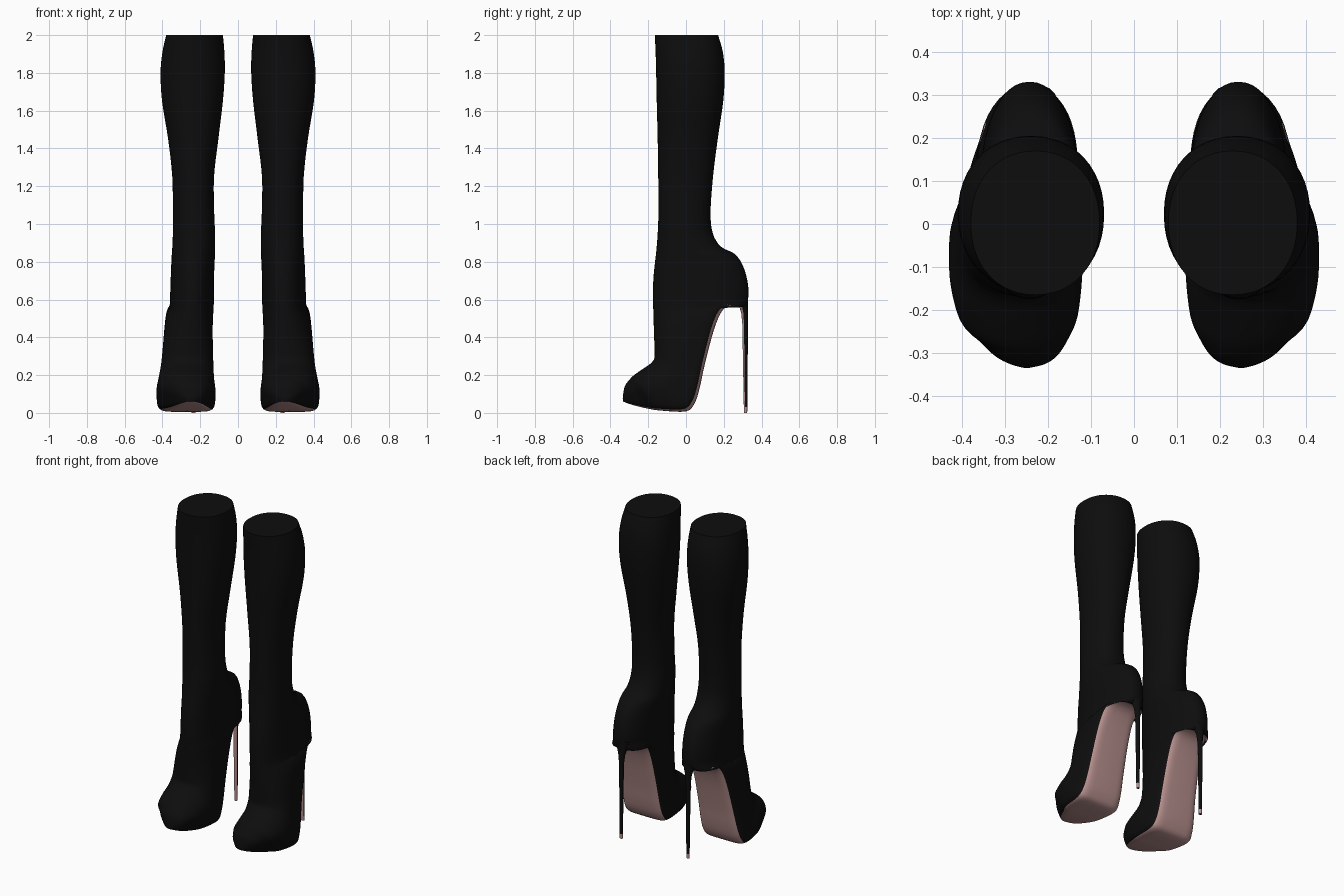
import bpy, bmesh, math
from mathutils import Vector

if "Cube" in bpy.data.objects:
    bpy.data.objects.remove(bpy.data.objects["Cube"])


def material(name, rgb):
    m = bpy.data.materials.new(name)
    m.diffuse_color = (*rgb, 1)
    m.use_nodes = True
    m.node_tree.nodes["Principled BSDF"].inputs["Base Color"].default_value = m.diffuse_color
    return m


black = material("black leather", (0.004, 0.004, 0.004))
pink = material("dusty pink sole", (0.47, 0.28, 0.27))

# Cross-sections: front y, front z, back y, back z, inner x, outer x
shaft = [
    (-.165, 2.0, .170, 2.0, .080, .380),
    (-.161, 1.91, .195, 1.91, .072, .400),
    (-.158, 1.8, .205, 1.8, .070, .410),
    (-.155, 1.65, .197, 1.65, .080, .402),
    (-.150, 1.45, .168, 1.45, .104, .370),
    (-.147, 1.25, .143, 1.25, .127, .348),
    (-.146, 1.06, .130, 1.06, .126, .345),
    (-.150, .95, .142, .95, .121, .345),
    (-.156, .87, .185, .88, .121, .348),
    (-.165, .79, .260, .84, .123, .352),
    (-.172, .72, .305, .77, .126, .355),
]
foot = [
    (-.175, .65, .328, .68, .127, .358),
    (-.175, .59, .328, .60, .128, .360),
    (-.173, .54, .300, .56, .129, .364),
    (-.172, .50, .250, .578, .130, .370),
    (-.170, .44, .195, .545, .133, .382),
    (-.168, .38, .148, .44, .134, .392),
    (-.166, .30, .098, .25, .131, .405),
    (-.175, .275, .072, .13, .128, .416),
    (-.195, .255, .045, .05, .124, .425),
    (-.225, .235, .000, .008, .120, .430),
    (-.275, .20, -.130, .012, .130, .410),
    (-.300, .175, -.200, .022, .148, .370),
    (-.322, .145, -.265, .037, .172, .332),
    (-.331, .11, -.308, .05, .200, .296),
    (-.335, .075, -.332, .06, .238, .262),
]
SIDES, STEPS = 48, 4


def smooth_rows(rows):
    """Catmull-Rom interpolation through the cross-sections."""
    out = []
    for i in range(len(rows) - 1):
        a, b, c, d = (rows[min(max(k, 0), len(rows) - 1)] for k in range(i - 1, i + 3))
        for s in range(STEPS):
            t = s / STEPS
            out.append([.5 * (2 * q + (r - p) * t + (2 * p - 5 * q + 4 * r - u) * t * t
                              + (3 * q - p - 3 * r + u) * t ** 3)
                        for p, q, r, u in zip(a, b, c, d)])
    out.append(list(rows[-1]))
    return out


def ring(row, n_back):
    """Rounded section whose back half squares off as n_back grows."""
    fy, fz, by, bz, xi, xo = row
    front, back = Vector((0, fy, fz)), Vector((0, by, bz))
    mid, half = (front + back) / 2, (back - front) / 2
    pts = []
    for j in range(SIDES):
        t = math.tau * j / SIDES
        c, s = math.cos(t), math.sin(t)
        e = 2 / (n_back if c > 0 else 2.15)
        p = mid + half * math.copysign(abs(c) ** e, c)
        p.x = (xi + xo) / 2 + (xo - xi) / 2 * math.copysign(abs(s) ** e, s)
        pts.append(p)
    return pts


def loft(name, rings, pick):
    bm = bmesh.new()
    vs = [[bm.verts.new(p) for p in r] for r in rings]
    n = len(vs[0])
    for i in range(len(vs) - 1):
        for j in range(n):
            k = (j + 1) % n
            f = bm.faces.new((vs[i][j], vs[i][k], vs[i + 1][k], vs[i + 1][j]))
            f.material_index = pick(i, j)
    bm.faces.new(vs[0])
    bm.faces.new(vs[-1])
    bmesh.ops.recalc_face_normals(bm, faces=bm.faces)
    me = bpy.data.meshes.new(name)
    bm.to_mesh(me)
    bm.free()
    ob = bpy.data.objects.new(name, me)
    bpy.context.collection.objects.link(ob)
    me.materials.append(black)
    me.materials.append(pink)
    bpy.ops.object.select_all(action='DESELECT')
    ob.select_set(True)
    bpy.context.view_layer.objects.active = ob
    bpy.ops.object.shade_smooth_by_angle(angle=math.radians(40))
    # The other boot of the pair
    ob.modifiers.new("pair", 'MIRROR').use_clip = False
    return ob


# Boot upper with the sole on the underside of the foot
sole_start = (len(shaft) + 2) * STEPS
rows = smooth_rows(shaft + foot)
rings = []
for i, r in enumerate(rows):
    blend = min(max((i - sole_start + STEPS) / (4 * STEPS), 0), 1)
    rings.append(ring(r, 2.15 + 3.85 * blend))


def sole_rule(i, j):
    return int(i >= sole_start + 1 and (j < SIDES // 8 or j >= SIDES * 7 // 8))


loft("boot", rings, sole_rule)

# Stiletto heel: z, front y, back y, half width; pink breast and tip
heel = [(.62, .255, .326, .055), (.57, .280, .329, .034), (.53, .292, .329, .021),
        (.47, .298, .328, .014), (.03, .306, .325, .010), (0, .307, .324, .010)]
heel_rings = [[(.235 + w * math.sin(math.tau * j / 16),
                (f + b) / 2 + (b - f) / 2 * math.cos(math.tau * j / 16), z)
               for j in range(16)] for z, f, b, w in heel]
loft("heel", heel_rings, lambda i, j: int(i == 4 or 5 <= j <= 10))
